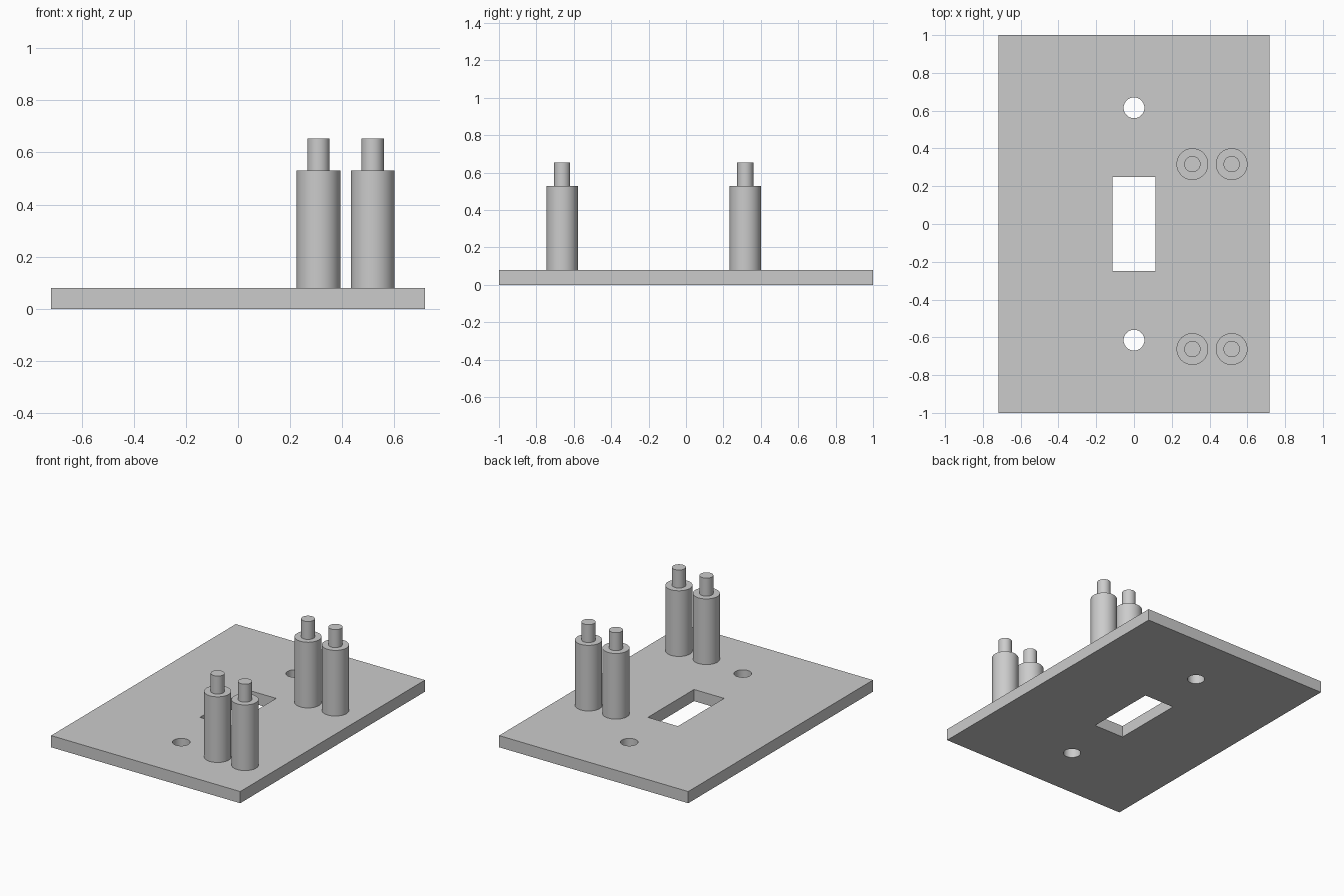
import bpy
import bmesh
import math

cube = bpy.data.objects.get("Cube")
if cube:
    bpy.data.objects.remove(cube, do_unlink=True)

THICK = 0.08
SEGMENTS = 48

grey = bpy.data.materials.new("plain grey")
grey.use_nodes = True
colour = (0.6, 0.6, 0.6, 1)
grey.diffuse_color = colour
grey.node_tree.nodes["Principled BSDF"].inputs["Base Color"].default_value = colour


def box(name, sx, sy, sz, z):
    bpy.ops.mesh.primitive_cube_add(size=1, location=(0, 0, z))
    ob = bpy.context.object
    ob.name = name
    ob.scale = (sx, sy, sz)
    bpy.ops.object.transform_apply(location=True, rotation=False, scale=True)
    return ob


def smooth(ob):
    bpy.ops.object.select_all(action="DESELECT")
    ob.select_set(True)
    bpy.context.view_layer.objects.active = ob
    bpy.ops.object.shade_smooth_by_angle(angle=math.radians(30))


def cut(target, cutter):
    cutter.hide_render = True
    mod = target.modifiers.new("cut", "BOOLEAN")
    mod.operation = "DIFFERENCE"
    mod.solver = "EXACT"
    mod.object = cutter
    bpy.context.view_layer.objects.active = target
    bpy.ops.object.modifier_apply(modifier=mod.name)
    bpy.data.objects.remove(cutter, do_unlink=True)


def stepped_post(name, x, y):
    # Half profile turned about the post's own axis
    profile = [(0, 0), (0.084, 0), (0.084, 0.45), (0.043, 0.45), (0.043, 0.573), (0, 0.573)]
    bm = bmesh.new()
    verts = [bm.verts.new((r, 0, z)) for r, z in profile]
    edges = [bm.edges.new(pair) for pair in zip(verts, verts[1:])]
    bmesh.ops.spin(bm, geom=verts + edges, cent=(0, 0, 0), axis=(0, 0, 1),
                   angle=math.tau, steps=SEGMENTS)
    bmesh.ops.remove_doubles(bm, verts=bm.verts, dist=0.0005)
    bmesh.ops.recalc_face_normals(bm, faces=bm.faces)
    mesh = bpy.data.meshes.new(name)
    bm.to_mesh(mesh)
    bm.free()
    ob = bpy.data.objects.new(name, mesh)
    ob.location = (x, y, THICK)
    bpy.context.collection.objects.link(ob)
    mesh.materials.append(grey)
    smooth(ob)


# Wall plate with the toggle slot and two screw holes
plate = box("wall_plate", 1.434, 2, THICK, THICK / 2)
cut(plate, box("slot_cutter", 0.228, 0.5, 0.4, THICK / 2))
for y in (-0.615, 0.615):
    bpy.ops.mesh.primitive_cylinder_add(vertices=SEGMENTS, radius=0.055, depth=0.4,
                                        location=(0, y, THICK / 2))
    cut(plate, bpy.context.object)
plate.data.materials.clear()
plate.data.materials.append(grey)
smooth(plate)

# Two pairs of stepped posts along the left side
for row, y in (("front", -0.662), ("back", 0.317)):
    for side, x in (("inner", 0.309), ("outer", 0.517)):
        stepped_post(f"{row}_{side}_post", x, y)
